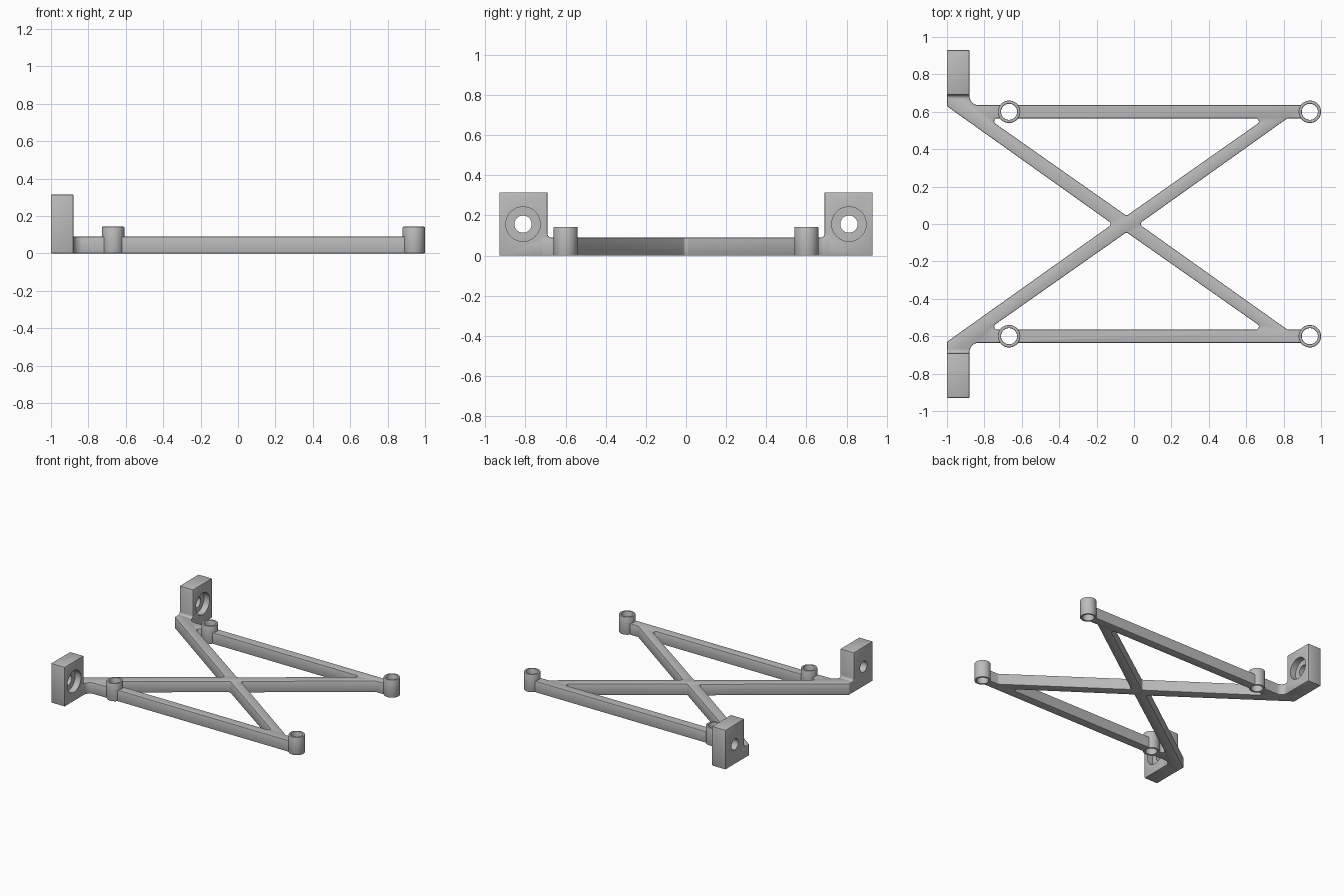
import bpy, bmesh
from math import cos, sin, tan, pi, radians
from mathutils import Vector

cube = bpy.data.objects.get("Cube")
if cube:
    bpy.data.objects.remove(cube, do_unlink=True)

grey = bpy.data.materials.new("plain grey")
grey.use_nodes = True
grey.diffuse_color = (0.5, 0.5, 0.5, 1)
grey.node_tree.nodes["Principled BSDF"].inputs["Base Color"].default_value = grey.diffuse_color

EDGE = 0.005          # softened edge width
BAR_TOP = 0.09
BOSS_TOP = 0.143
TAB_TOP = 0.315


def rounded(corners, steps=8):
    """Outline from (a, b, radius) corners, rounding those with a radius."""
    pts, n = [], len(corners)
    for i, (a, b, r) in enumerate(corners):
        p = Vector((a, b))
        if not r:
            pts.append(p)
            continue
        d1 = (Vector(corners[i - 1][:2]) - p).normalized()
        d2 = (Vector(corners[(i + 1) % n][:2]) - p).normalized()
        half = d1.angle(d2) / 2
        centre = p + (d1 + d2).normalized() * r / sin(half)
        t = r / tan(half)
        v1 = (p + d1 * t - centre).normalized()
        v2 = (p + d2 * t - centre).normalized()
        pts += [centre + v1.slerp(v2, k / steps) * r for k in range(steps + 1)]
    return pts


def circle(a, b, r, n=48):
    return [Vector((a + r * cos(2 * pi * k / n), b + r * sin(2 * pi * k / n))) for k in range(n)]


def solid(name, pts, lo, hi, along="z"):
    """Extrude an outline along z (points are x, y) or along x (points are y, z)."""
    def place(p, h):
        return (p.x, p.y, h) if along == "z" else (h, p.x, p.y)
    bm = bmesh.new()
    low = [bm.verts.new(place(p, lo)) for p in pts]
    high = [bm.verts.new(place(p, hi)) for p in pts]
    bm.faces.new(low)
    bm.faces.new(high)
    for i in range(len(pts)):
        bm.faces.new((low[i - 1], low[i], high[i], high[i - 1]))
    bmesh.ops.recalc_face_normals(bm, faces=bm.faces)
    mesh = bpy.data.meshes.new(name)
    bm.to_mesh(mesh)
    bm.free()
    mesh.materials.append(grey)
    obj = bpy.data.objects.new(name, mesh)
    bpy.context.collection.objects.link(obj)
    return obj


def activate(obj):
    bpy.ops.object.select_all(action="DESELECT")
    obj.select_set(True)
    bpy.context.view_layer.objects.active = obj


def cut(obj, cutter):
    mod = obj.modifiers.new("cut", "BOOLEAN")
    mod.operation = "DIFFERENCE"
    mod.solver = "EXACT"
    mod.object = cutter
    activate(obj)
    bpy.ops.object.modifier_apply(modifier=mod.name)
    bpy.data.objects.remove(cutter, do_unlink=True)


def soften(obj):
    mod = obj.modifiers.new("soften", "BEVEL")
    mod.width = EDGE
    mod.segments = 2
    mod.limit_method = "ANGLE"
    mod.angle_limit = radians(35)
    mod.use_clamp_overlap = False
    activate(obj)
    bpy.ops.object.modifier_apply(modifier=mod.name)


def smooth(obj):
    activate(obj)
    bpy.ops.object.shade_smooth_by_angle(angle=radians(30))


# Crossed frame: outline of the rear half, mirrored to the front half
half = [(0.82, 0.565, 0), (0.94, 0.565, 0), (0.94, 0.635, 0), (-0.88, 0.635, 0.05),
        (-0.88, 0.72, 0), (-1, 0.72, 0), (-1, 0.63, 0)]
mirrored = [(x, -y, r) for x, y, r in reversed(half)]
outline = [(0.026, 0, 0.015)] + half + [(-0.115, 0, 0.015)] + mirrored
frame = solid("cross_frame", rounded(outline), 0, BAR_TOP)
for side in (1, -1):
    window = [(-0.782, side * 0.565, 0.016), (0.702, side * 0.565, 0.016), (-0.04, side * 0.044, 0.016)]
    cut(frame, solid("window_cutter", rounded(window), -0.1, 0.2))
soften(frame)

# Four hollow screw bosses
for side, depth in ((1, "rear"), (-1, "front")):
    for x, hand in ((0.94, "left"), (-0.668, "right")):
        y = side * 0.6
        cut(frame, solid("clearance_cutter", circle(x, y, 0.053), -0.1, 0.2))
        boss = solid(f"{depth}_{hand}_boss", circle(x, y, 0.06), 0, BOSS_TOP)
        cut(boss, solid("bore_cutter", circle(x, y, 0.043), -0.1, 0.2))
        soften(boss)
        smooth(boss)
smooth(frame)

# Two upright mounting tabs with counterbored holes and a filleted foot
for side, depth in ((1, "rear"), (-1, "front")):
    profile = [(0.93, 0, 0), (0.93, TAB_TOP, 0), (0.69, TAB_TOP, 0), (0.69, BAR_TOP, 0.018),
               (0.67, BAR_TOP, 0), (0.67, 0.02, 0), (0.69, 0, 0)]
    tab = solid(f"{depth}_mounting_tab", rounded([(side * y, z, r) for y, z, r in profile]),
                -1, -0.88, "x")
    soften(tab)
    cut(tab, solid("hole_cutter", circle(side * 0.812, 0.157, 0.043), -1.1, -0.8, "x"))
    cut(tab, solid("counterbore_cutter", circle(side * 0.812, 0.157, 0.086), -0.93, -0.8, "x"))
    smooth(tab)
